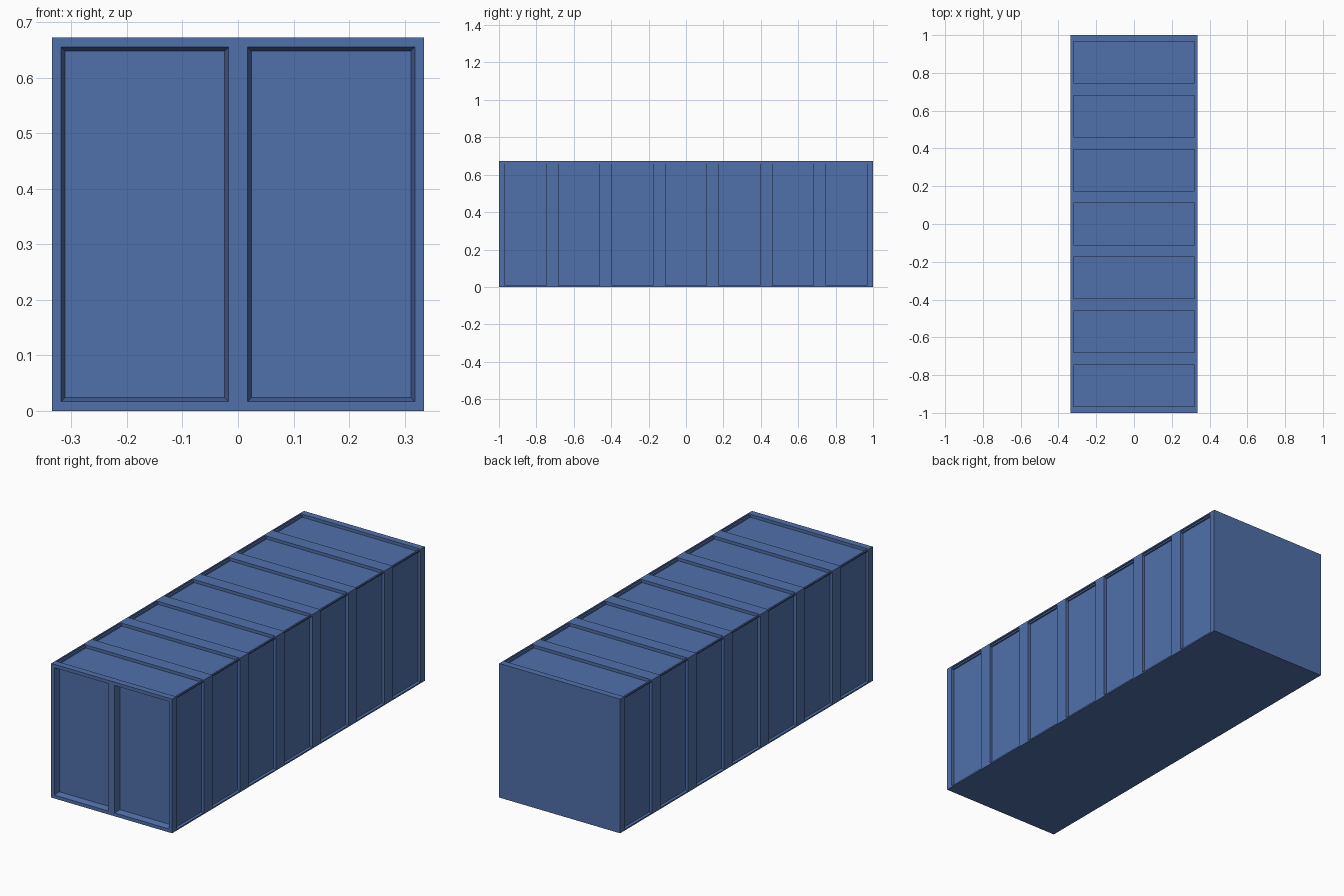
import bpy, bmesh
from mathutils import Vector

if "Cube" in bpy.data.objects:
    bpy.data.objects.remove(bpy.data.objects["Cube"])

W, L, H = 0.335, 1.0, 0.672      # half width, half length, height
BAYS = 7

bm = bmesh.new()
bmesh.ops.create_cube(bm, size=1)
for v in bm.verts:
    v.co = Vector((v.co.x * 2 * W, v.co.y * 2 * L, (v.co.z + 0.5) * H))


def cut(point, normal, test):
    """Slice only the faces chosen by test."""
    faces = [f for f in bm.faces if test(f.normal)]
    geom = faces + list({e for f in faces for e in f.edges}) + list({v for f in faces for v in f.verts})
    bmesh.ops.bisect_plane(bm, geom=geom, plane_co=point, plane_no=normal)
    bm.normal_update()


def recess(face, across, up, depth, taper=0.0):
    """Frame a face with margins along its two axes, then sink the middle."""
    n = face.normal.copy()
    c = face.calc_center_median()

    def shrink(f, margin_a, margin_u):
        for v in f.verts:
            for axis, m in ((across[0], margin_a), (up[0], margin_u)):
                v.co[axis] += m if v.co[axis] < c[axis] else -m

    f = bmesh.ops.extrude_discrete_faces(bm, faces=[face])["faces"][0]
    shrink(f, across[1], up[1])
    f = bmesh.ops.extrude_discrete_faces(bm, faces=[f])["faces"][0]
    shrink(f, taper, taper)
    for v in f.verts:
        v.co -= n * depth


# Divide long sides and roof into bays, and the front into two doors
for i in range(1, BAYS):
    cut((0, -L + 2 * L * i / BAYS, 0), (0, 1, 0), lambda n: abs(n.x) > 0.9 or n.z > 0.9)
cut((0, 0, 0), (1, 0, 0), lambda n: n.y < -0.9)

sides = [f for f in bm.faces if abs(f.normal.x) > 0.9]
roof = [f for f in bm.faces if f.normal.z > 0.9]
doors = [f for f in bm.faces if f.normal.y < -0.9]

# Sunken wall panels, roof panels and doors
for f in sides:
    recess(f, (1, 0.033), (2, 0.007), 0.015)
for f in roof:
    recess(f, (1, 0.033), (0, 0.007), 0.015)
for f in doors:
    recess(f, (0, 0.017), (2, 0.017), 0.03, 0.007)

bmesh.ops.recalc_face_normals(bm, faces=bm.faces)
mesh = bpy.data.meshes.new("cargo_container")
bm.to_mesh(mesh)
bm.free()
container = bpy.data.objects.new("cargo_container", mesh)
bpy.context.collection.objects.link(container)

# Blue paint
paint = bpy.data.materials.new("blue_paint")
paint.diffuse_color = (0.08, 0.16, 0.40, 1)
paint.use_nodes = True
paint.node_tree.nodes["Principled BSDF"].inputs["Base Color"].default_value = paint.diffuse_color
mesh.materials.append(paint)
